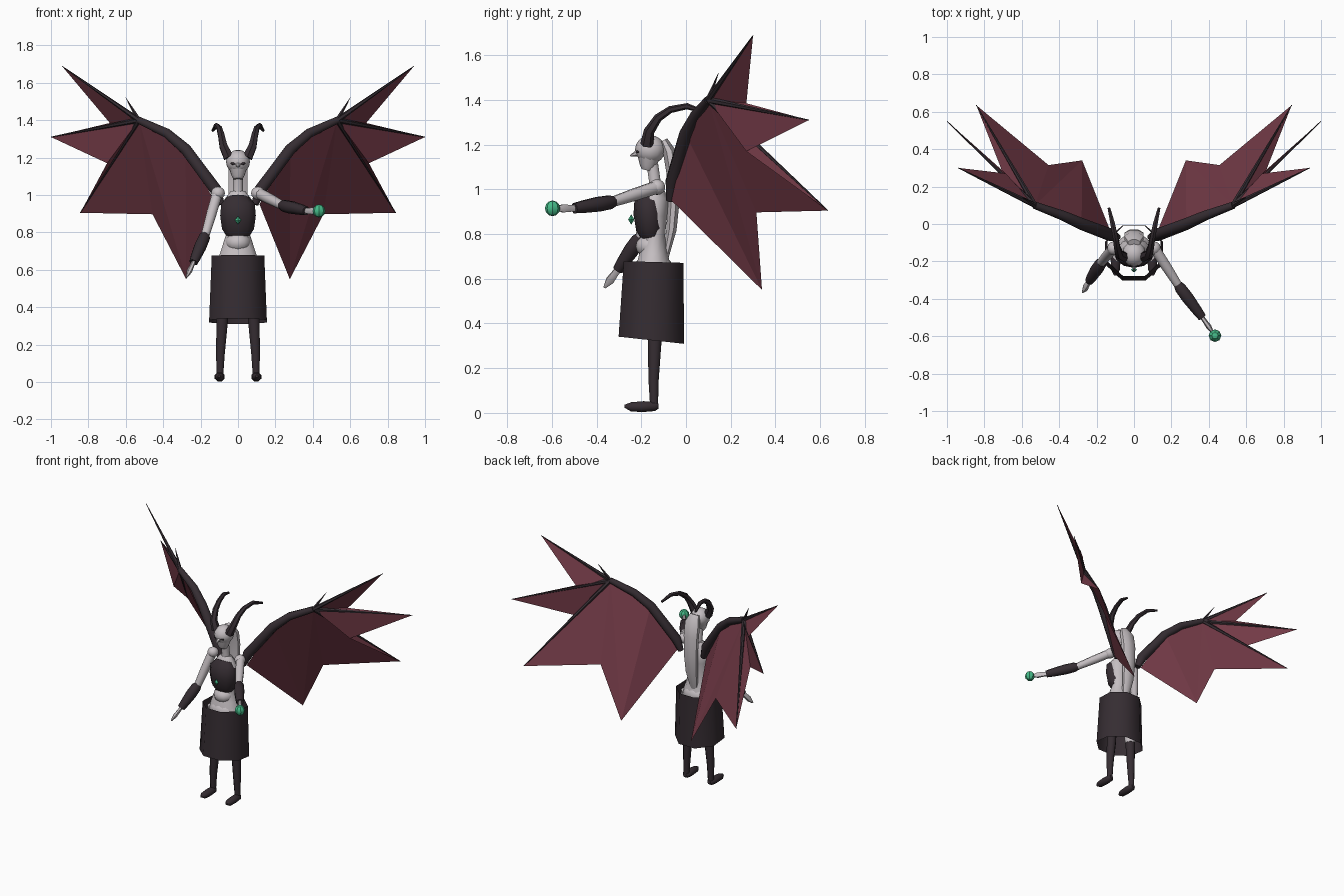
import bpy, bmesh, math
from mathutils import Vector, Matrix

cube = bpy.data.objects.get("Cube")
if cube:
    bpy.data.objects.remove(cube, do_unlink=True)


def material(name, rgb):
    m = bpy.data.materials.new(name)
    m.use_nodes = True
    m.diffuse_color = (*rgb, 1)
    m.node_tree.nodes["Principled BSDF"].inputs["Base Color"].default_value = (*rgb, 1)
    return m


PALE = material("pale grey skin", (0.56, 0.52, 0.54))
DARK = material("dark leather", (0.036, 0.026, 0.032))
MAROON = material("maroon membrane", (0.17, 0.042, 0.062))
GREEN = material("green crystal", (0.06, 0.5, 0.25))


def finish(name, bm, mat, angle=50):
    bmesh.ops.recalc_face_normals(bm, faces=bm.faces)
    mesh = bpy.data.meshes.new(name)
    bm.to_mesh(mesh)
    bm.free()
    mesh.materials.append(mat)
    ob = bpy.data.objects.new(name, mesh)
    bpy.context.collection.objects.link(ob)
    if angle:
        bpy.ops.object.select_all(action='DESELECT')
        ob.select_set(True)
        bpy.context.view_layer.objects.active = ob
        bpy.ops.object.shade_smooth_by_angle(angle=math.radians(angle))
    return ob


def tube(name, pts, radii, mat, sides=8, flat=1.0, side_axis=(1, 0, 0), caps=True):
    """Loft rings along a path; flat scales the ring across side_axis."""
    pts = [Vector(p) for p in pts]
    bm = bmesh.new()
    rings = []
    for i, (p, r) in enumerate(zip(pts, radii)):
        t = (pts[min(i + 1, len(pts) - 1)] - pts[max(i - 1, 0)]).normalized()
        u = Vector(side_axis)
        u = (u - t * u.dot(t)).normalized()
        v = t.cross(u)
        ring = []
        for k in range(sides):
            a = math.tau * (k + 0.5) / sides
            ring.append(bm.verts.new(p + u * r * math.cos(a) + v * r * flat * math.sin(a)))
        rings.append(ring)
    for a, b in zip(rings, rings[1:]):
        for k in range(sides):
            n = (k + 1) % sides
            bm.faces.new((a[k], a[n], b[n], b[k]))
    if caps:
        bm.faces.new(rings[0])
        bm.faces.new(rings[-1])
    return finish(name, bm, mat)


def ball(name, loc, size, mat, u=12, v=8, angle=50):
    bm = bmesh.new()
    bmesh.ops.create_uvsphere(bm, u_segments=u, v_segments=v, radius=1,
                              matrix=Matrix.Translation(loc) @ Matrix.Diagonal((*size, 1)))
    return finish(name, bm, mat, angle)


# Torso, bodice and hips
tube("torso", [(0, -.145, .66), (0, -.145, .71), (0, -.14, .79), (0, -.14, .88),
               (0, -.14, .96), (0, -.135, 1.02)],
     [.11, .092, .066, .08, .088, .04], PALE, 12, .72)
ball("belly", (0, -.155, .745), (.07, .07, .055), PALE)
ball("hips", (0, -.145, .64), (.11, .09, .075), PALE)
tube("bodice", [(0, -.155, .785), (0, -.16, .82), (0, -.165, .89), (0, -.165, .95), (0, -.15, .985)],
     [.066, .09, .1, .094, .06], DARK, 10, .7)
bm = bmesh.new()
bmesh.ops.create_uvsphere(bm, u_segments=4, v_segments=2, radius=1,
                          matrix=Matrix.Translation((0, -.245, .865)) @ Matrix.Diagonal((.017, .014, .023, 1)))
finish("chest_gem", bm, GREEN, 0)

# Neck and head
tube("neck", [(0, -.135, .98), (0, -.14, 1.04), (0, -.15, 1.11)], [.034, .028, .028], PALE)
ball("head", (0, -.16, 1.178), (.064, .068, .064), PALE)
tube("jaw", [(0, -.175, 1.085), (0, -.17, 1.105), (0, -.165, 1.16)], [.024, .037, .055], PALE, 10)
tube("nose", [(0, -.21, 1.165), (0, -.25, 1.15)], [.018, .003], PALE, 6)
tube("long_hair", [(0, -.1, 1.22), (0, -.075, 1.17), (0, -.06, 1.08), (0, -.055, .95),
                   (0, -.065, .82), (0, -.095, .68)],
     [.035, .056, .056, .052, .045, .025], PALE, 8, .55)

# Skirt, open at both ends
skirt = tube("skirt", [(0, -.145, .675), (0, -.155, .325)], [.152, .167], DARK, 8, .95, caps=False)
for vert in skirt.data.vertices:
    if vert.co.z < .5:
        vert.co.z -= (vert.co.y + .155) * .08

for s, side in ((1, "left"), (-1, "right")):
    def m(*p):
        return (p[0] * s, p[1], p[2])

    # Face and horns
    ball(side + "_eye", m(.026, -.215, 1.168), (.014, .009, .007), DARK, 8, 6)
    tube(side + "_horn",
         [m(.05, -.175, 1.2), m(.078, -.165, 1.26), m(.09, -.125, 1.32), m(.1, -.07, 1.357),
          m(.115, .005, 1.372), m(.134, .085, 1.345)],
         [.03, .024, .019, .016, .014, .008], DARK, 6)

    # Legs and feet
    tube(side + "_thigh", [m(.07, -.145, .64), m(.083, -.14, .37)], [.06, .036], PALE)
    tube(side + "_boot", [m(.083, -.14, .42), m(.085, -.14, .32), m(.094, -.145, .15), m(.097, -.143, .03)],
         [.036, .033, .025, .019], DARK)
    tube(side + "_foot", [m(.097, -.123, .032), m(.097, -.14, .03), m(.098, -.19, .028),
                          m(.099, -.245, .027), m(.1, -.275, .03)],
         [.014, .026, .029, .025, .008], DARK, 8, .9)

    # Wing membrane, a fan around the wrist
    root, elbow, wrist = m(.115, -.065, .95), m(.28, .0, 1.245), m(.53, .1, 1.4)
    tips = [m(.94, .3, 1.688), m(1, .55, 1.31), m(.843, .635, .905), m(.277, .34, .55)]
    notches = [m(.685, .27, 1.385), m(.70, .27, 1.17), m(.457, .315, .897)]
    rim = [tips[0]]
    for n, t in zip(notches, tips[1:]):
        rim += [n, t]
    rim.append(elbow)
    bm = bmesh.new()
    hub = bm.verts.new(wrist)
    rv = [bm.verts.new(p) for p in rim]
    for a, b in zip(rv, rv[1:]):
        bm.faces.new((hub, a, b))
    bm.faces.new((rv[-1], rv[-2], bm.verts.new(root)))
    finish(side + "_wing_membrane", bm, MAROON, 0)

    # Wing bones and claw
    tube(side + "_wing_arm", [m(.09, -.07, .95), m(.12, -.06, 1.03), elbow, m(.38, .045, 1.33), wrist],
         [.02, .034, .032, .027, .02], DARK, 8, side_axis=(0, 1, 0))
    for i, tip in enumerate(tips[:3]):
        tube(f"{side}_wing_finger_{i + 1}", [wrist, tip], [.015, .002], DARK, 6, side_axis=(0, 1, 0))
    tube(side + "_wing_claw", [wrist, m(.6, .145, 1.52)], [.013, .001], DARK, 5, side_axis=(0, 1, 0))
    ball(side + "_shoulder", m(.107, -.13, 1.01), (.037, .037, .035), PALE)


def arm(side, shoulder, elbow, wrist, tip):
    """Upper arm, cuff and tapered hand along three joints."""
    a, b, c, d = map(Vector, (shoulder, elbow, wrist, tip))
    ax = (0, 0, 1) if side == "left" else (0, 1, 0)
    tube(side + "_upper_arm", [a, a.lerp(b, .5), b], [.03, .029, .024], PALE, side_axis=ax)
    tube(side + "_cuff", [b.lerp(c, f) for f in (-.05, .1, .4, .8, 1)],
         [.022, .033, .035, .029, .024], DARK, side_axis=ax)
    tube(side + "_hand", [c.lerp(d, f) for f in (-.1, .3, .6, 1)],
         [.016, .018, .021, .006], PALE, 6, .7, side_axis=ax)


arm("left", (.11, -.13, 1.01), (.235, -.325, .945), (.365, -.5, .915), (.425, -.585, .915))
arm("right", (-.11, -.13, 1.01), (-.175, -.205, .785), (-.238, -.305, .64), (-.275, -.365, .56))

# Crystal orb in the left hand
ball("orb", (.433, -.597, .915), (.034, .034, .035), GREEN, 8, 6, 30)
